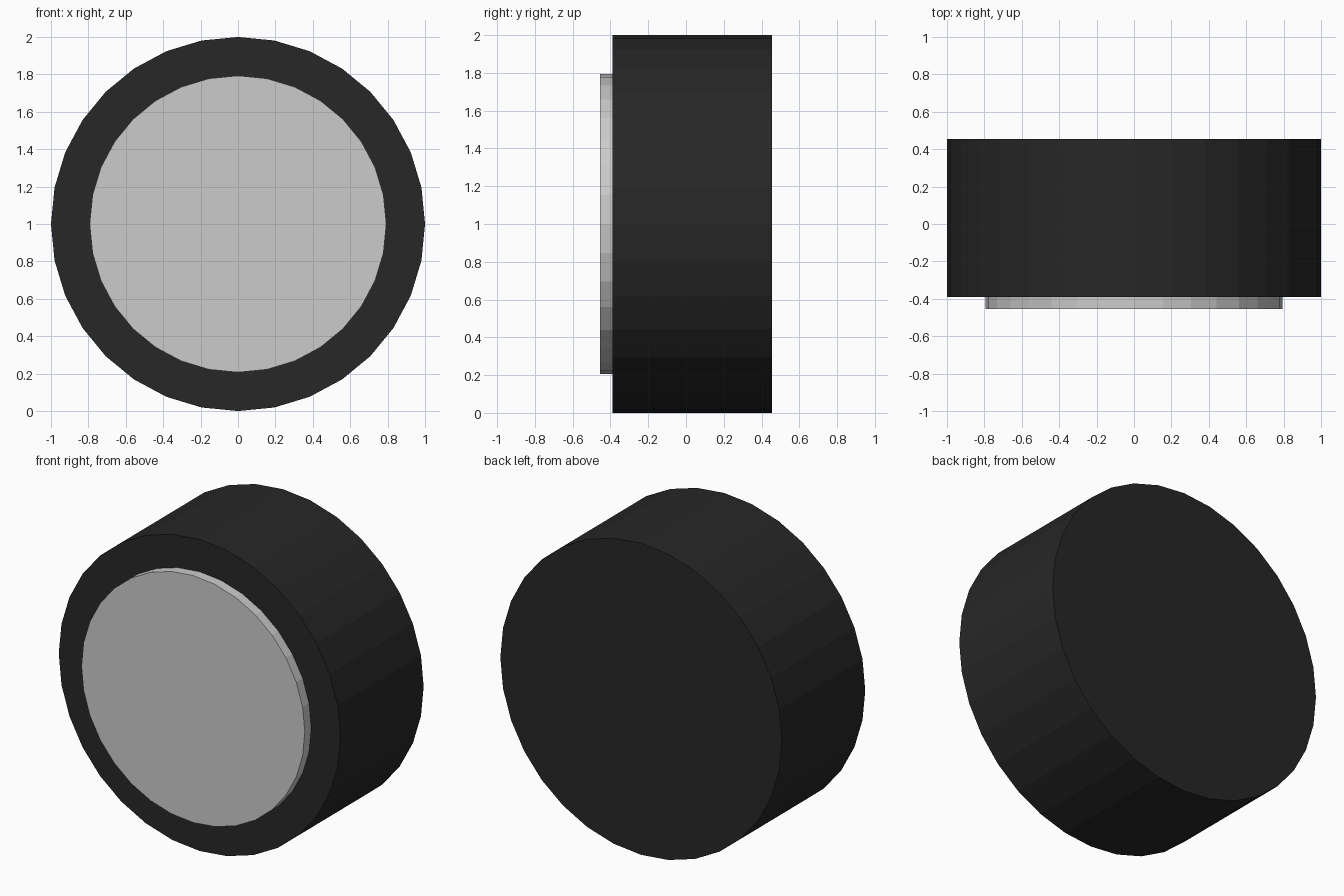
import bpy, math

if "Cube" in bpy.data.objects:
    bpy.data.objects.remove(bpy.data.objects["Cube"])

SIDES = 32


def disc(name, radius, y_front, y_back):
    """Flat-shaded cylinder lying along y, centred at z = 1, with a vertex at the top."""
    bpy.ops.mesh.primitive_cylinder_add(
        vertices=SIDES, radius=radius, depth=y_back - y_front,
        location=(0, (y_front + y_back) / 2, 1), rotation=(math.pi / 2, 0, 0))
    obj = bpy.context.object
    obj.name = name
    bpy.ops.object.transform_apply(location=False, rotation=True, scale=True)
    return obj


# Dark rubber tyre
rubber = bpy.data.materials.new("rubber")
rubber.diffuse_color = (0.02, 0.02, 0.02, 1)
rubber.use_nodes = True
rubber.node_tree.nodes["Principled BSDF"].inputs["Base Color"].default_value = rubber.diffuse_color
tyre = disc("tyre", 1.0, -0.39, 0.455)
tyre.data.materials.append(rubber)

# Grey hub cap standing proud of the front face
disc("hub_cap", 0.793, -0.455, -0.37)
